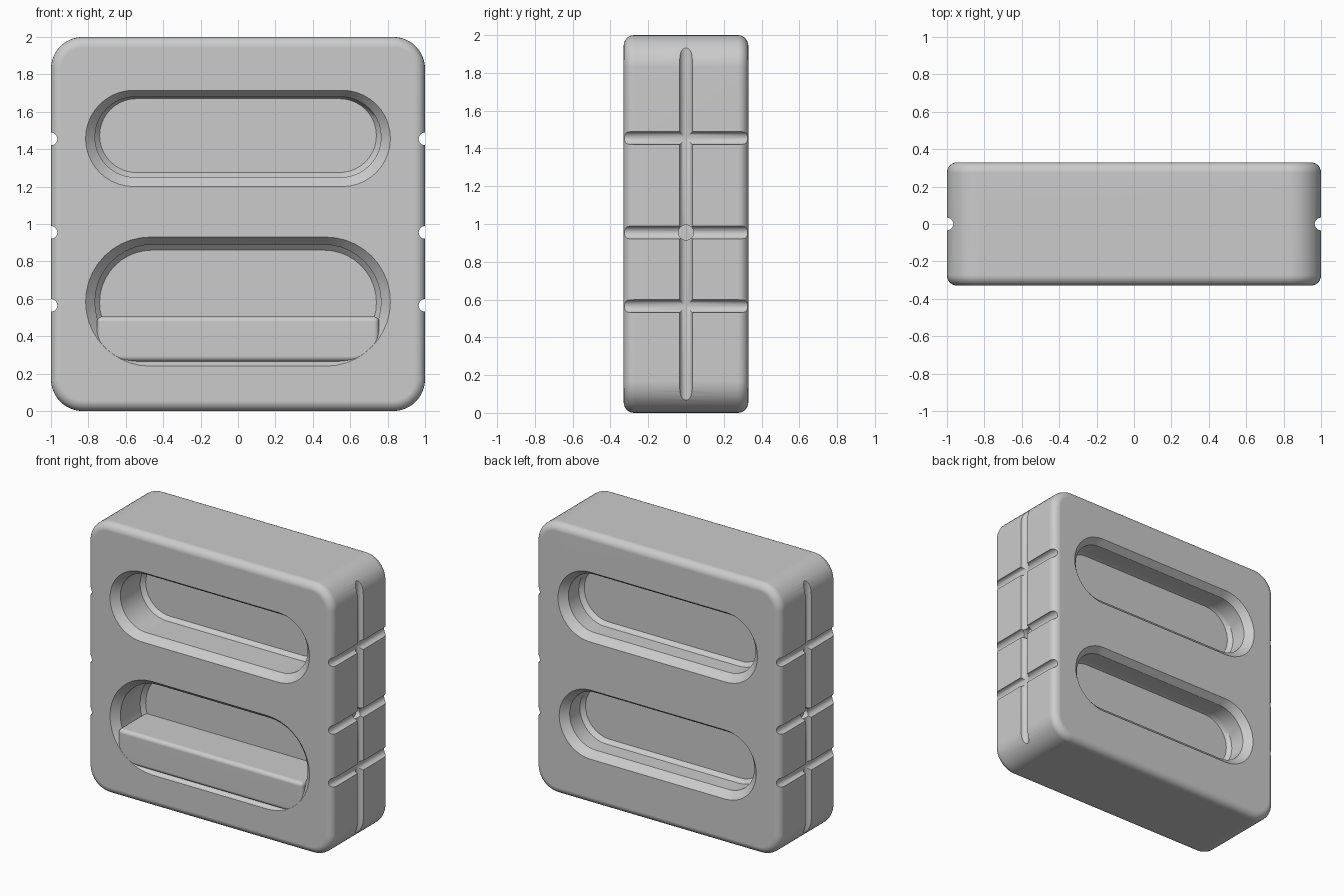
import bpy, bmesh, math
from mathutils import Matrix, Vector

if "Cube" in bpy.data.objects:
    bpy.data.objects.remove(bpy.data.objects["Cube"], do_unlink=True)

grey = bpy.data.materials.new("plain grey")
grey.use_nodes = True
colour = (0.6, 0.6, 0.6, 1.0)
grey.diffuse_color = colour
grey.node_tree.nodes["Principled BSDF"].inputs["Base Color"].default_value = colour


def finish(bm, name):
    """Turn a bmesh into a linked object with the grey material."""
    bmesh.ops.recalc_face_normals(bm, faces=bm.faces[:])
    mesh = bpy.data.meshes.new(name)
    bm.to_mesh(mesh)
    bm.free()
    mesh.materials.append(grey)
    obj = bpy.data.objects.new(name, mesh)
    bpy.context.collection.objects.link(obj)
    return obj


def box(size, centre):
    bm = bmesh.new()
    bmesh.ops.create_cube(bm, size=1)
    bmesh.ops.scale(bm, vec=size, verts=bm.verts[:])
    bmesh.ops.translate(bm, vec=centre, verts=bm.verts[:])
    return bm


def bevel(bm, edges, offset, segments):
    bmesh.ops.bevel(bm, geom=edges, offset=offset, segments=segments,
                    profile=0.5, affect='EDGES')


def rod(radius, length, axis, centre):
    """Cylinder along an axis, used to cut grooves and holes."""
    bm = bmesh.new()
    turn = Vector((0, 0, 1)).rotation_difference(Vector(axis)).to_matrix().to_4x4()
    bmesh.ops.create_cone(bm, cap_ends=True, segments=24, radius1=radius,
                          radius2=radius, depth=length,
                          matrix=Matrix.Translation(centre) @ turn)
    return finish(bm, "cutter")


def slot(rings, steps=20):
    """Loft through stadium rings given as (y, half width, bottom, top)."""
    bm = bmesh.new()
    loops = []
    for y, half, low, high in rings:
        r, mid = (high - low) / 2, (high + low) / 2
        loop = []
        for side in (1, -1):
            for i in range(steps + 1):
                a = -math.pi / 2 + math.pi * i / steps
                loop.append(bm.verts.new((side * (half - r + r * math.cos(a)), y,
                                          mid + side * r * math.sin(a))))
        loops.append(loop)
    count = len(loops[0])
    for a, b in zip(loops, loops[1:]):
        for i in range(count):
            j = (i + 1) % count
            bm.faces.new((a[i], a[j], b[j], b[i]))
    bm.faces.new(loops[0])
    bm.faces.new(loops[-1][::-1])
    return finish(bm, "cutter")


def cut(target, cutter):
    cutter.hide_render = True
    mod = target.modifiers.new("cut", 'BOOLEAN')
    mod.operation, mod.solver, mod.object = 'DIFFERENCE', 'EXACT', cutter
    bpy.context.view_layer.objects.active = target
    bpy.ops.object.modifier_apply(modifier=mod.name)
    bpy.data.objects.remove(cutter, do_unlink=True)


def smooth(obj):
    bpy.ops.object.select_all(action='DESELECT')
    obj.select_set(True)
    bpy.context.view_layer.objects.active = obj
    bpy.ops.object.shade_smooth_by_angle(angle=math.radians(32))
    mod = obj.modifiers.new("flat face shading", 'WEIGHTED_NORMAL')
    mod.keep_sharp = True


# Body: a block with large round corners and a softer rim
D = 0.33
bm = box((2, 2 * D, 2), (0, 0, 1))
bevel(bm, [e for e in bm.edges
           if abs(e.verts[0].co.y - e.verts[1].co.y) > 0.1], 0.17, 10)
bm.normal_update()
bevel(bm, [e for e in bm.edges
           if any(abs(f.normal.y) > 0.9 for f in e.link_faces)
           and not all(abs(f.normal.y) > 0.9 for f in e.link_faces)], 0.055, 6)
body = finish(bm, "body")

# Slots: chamfered mouth, straight wall, small step round the floor
# (side, floor depth, mouth, wall, floor), each as half width, bottom, top
slots = [
    (-1, 0.31, (0.815, 1.20, 1.715), (0.765, 1.25, 1.68), (0.74, 1.275, 1.67)),
    (-1, 0.31, (0.815, 0.24, 0.93), (0.765, 0.275, 0.89), (0.74, 0.30, 0.86)),
    (1, 0.20, (0.815, 1.20, 1.715), (0.765, 1.25, 1.68), (0.74, 1.275, 1.67)),
    (1, 0.20, (0.805, 0.335, 0.845), (0.755, 0.385, 0.81), (0.73, 0.41, 0.80)),
]
for side, depth, mouth, wall, floor in slots:
    cut(body, slot([(side * (D + 0.05), *mouth),
                    (side * D, *mouth),
                    (side * (D - 0.05), *wall),
                    (side * (D - depth + 0.03), *wall),
                    (side * (D - depth), *floor)]))

# Side grooves and the shallow hole where the middle ones cross
for x in (-1, 1):
    cut(body, rod(0.034, 2.4, (0, 0, 1), (x, 0, 1)))
    for z in (0.565, 0.955, 1.455):
        cut(body, rod(0.034, 1.0, (0, 1, 0), (x, 0, z)))
    cut(body, rod(0.04, 0.2, (1, 0, 0), (x * 1.04, 0, 0.955)))
smooth(body)

# Ledge filling the lower part of the front slot
bm = box((1.51, 0.339, 0.24), (0, -0.1595, 0.385))
bevel(bm, bm.edges[:], 0.028, 5)
smooth(finish(bm, "ledge"))
